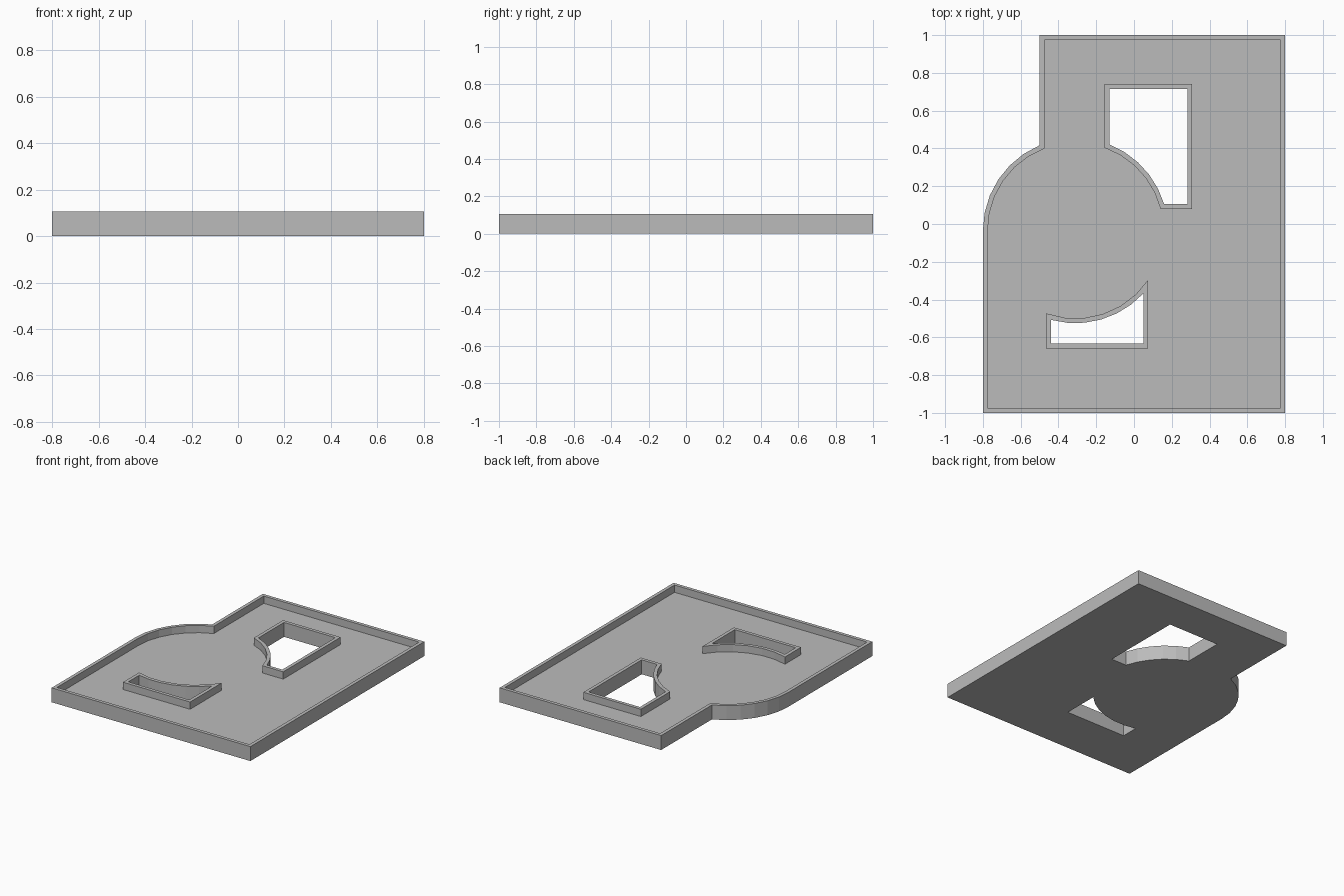
import bpy
import bmesh
from math import sqrt, atan2, cos, sin, pi

if "Cube" in bpy.data.objects:
    bpy.data.objects.remove(bpy.data.objects["Cube"], do_unlink=True)

TOP, FLOOR, RIM = 0.105, 0.052, 0.025
CX, CY, RADIUS = -0.31, -0.035, 0.49


def at_x(x, r, side=1):
    """Angle where the circle meets a vertical line."""
    return atan2(side * sqrt(r * r - (x - CX) ** 2), x - CX)


def at_y(y, r):
    """Angle where the right half of the circle meets a horizontal line."""
    return atan2(y - CY, sqrt(r * r - (y - CY) ** 2))


def arc(a, b, r, steps):
    angles = [a + (b - a) * i / steps for i in range(steps + 1)]
    return [(CX + r * cos(t), CY + r * sin(t)) for t in angles]


# Outlines, each moved by d away from the open edge into the plate
def outer_edge(d):
    r, neck = RADIUS - d, -0.5 + d
    return [(-0.8 + d, -1 + d), (0.8 - d, -1 + d), (0.8 - d, 1 - d),
            (neck, 1 - d)] + arc(at_x(neck, r), pi, r, 6)


def upper_opening(d):
    r, left, right, low, high = RADIUS - d, -0.13 - d, 0.283 + d, 0.105 - d, 0.715 + d
    return [(right, low), (right, high), (left, high)] + arc(at_x(left, r), at_y(low, r), r, 5)


def lower_opening(d):
    r, left, right, low = RADIUS - d, -0.44 - d, 0.05 + d, -0.633 - d
    return [(right, low), (left, low)] + arc(at_x(left, r, -1), at_x(right, r, -1), r, 6)


# Raised rims around the outside and both openings
bm = bmesh.new()
bottom_edges, floor_edges = [], []
for outline in (outer_edge, upper_opening, lower_opening):
    open_side, plate_side = outline(0), outline(RIM)
    levels = [(open_side, 0), (open_side, TOP), (plate_side, TOP), (plate_side, FLOOR)]
    rings = [[bm.verts.new((x, y, z)) for x, y in pts] for pts, z in levels]
    n = len(open_side)
    for low, high in zip(rings, rings[1:]):
        for i in range(n):
            j = (i + 1) % n
            bm.faces.new((low[i], low[j], high[j], high[i]))
    for ring, edges in ((rings[0], bottom_edges), (rings[-1], floor_edges)):
        edges += [bm.edges.get((ring[i], ring[(i + 1) % n])) for i in range(n)]

# Underside and recessed floor
for edges, up in ((bottom_edges, -1), (floor_edges, 1)):
    bmesh.ops.triangle_fill(bm, edges=edges, use_beauty=True, use_dissolve=False, normal=(0, 0, up))
bmesh.ops.recalc_face_normals(bm, faces=bm.faces[:])

mesh = bpy.data.meshes.new("rimmed_plate")
bm.to_mesh(mesh)
bm.free()
plate = bpy.data.objects.new("rimmed_plate", mesh)
bpy.context.collection.objects.link(plate)

# Plain grey finish
grey = bpy.data.materials.new("grey")
grey.use_nodes = True
colour = (0.5, 0.5, 0.5, 1)
grey.diffuse_color = colour
grey.node_tree.nodes["Principled BSDF"].inputs["Base Color"].default_value = colour
mesh.materials.append(grey)
